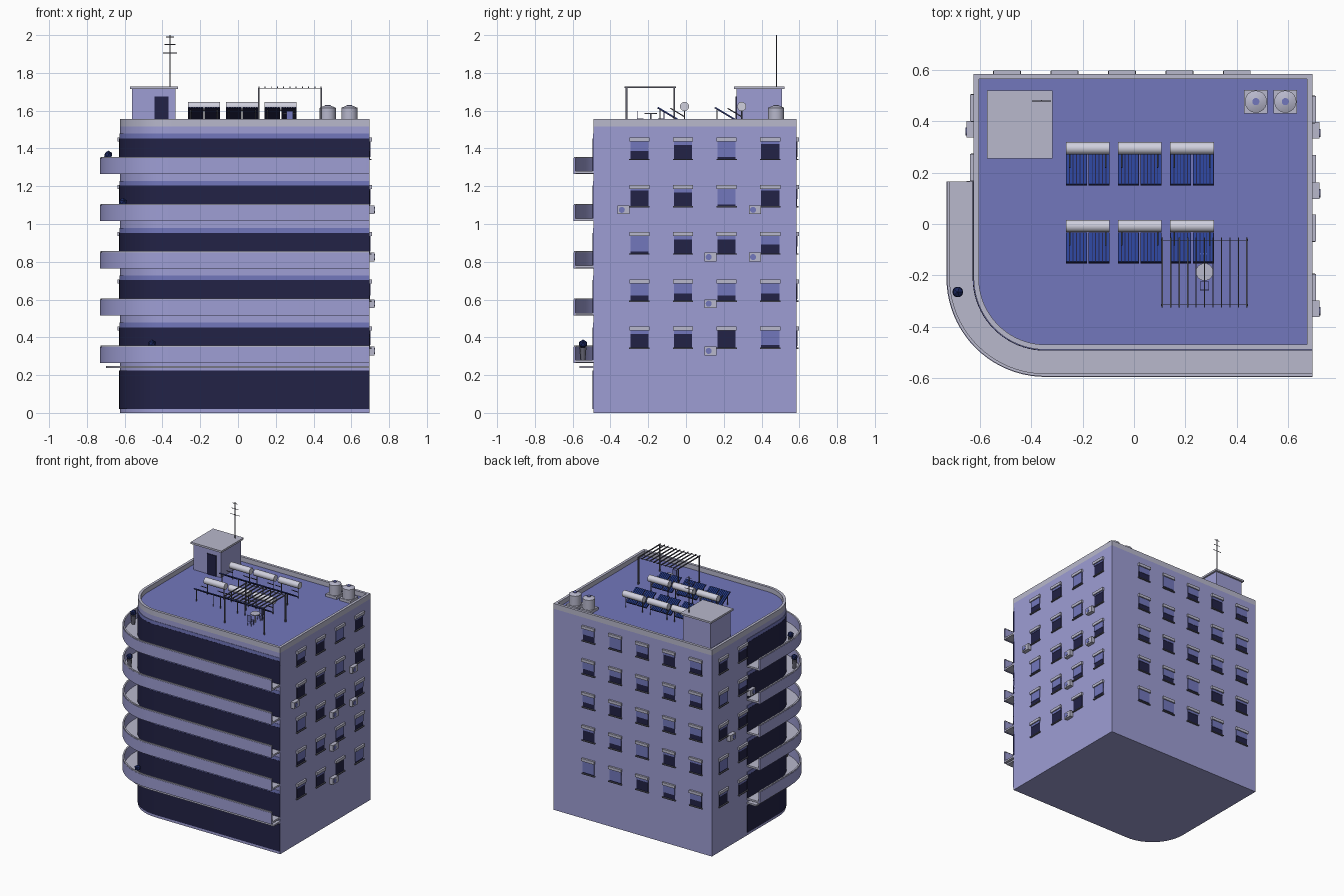
import bpy, bmesh, math, random
from mathutils import Matrix, Vector

if "Cube" in bpy.data.objects:
    bpy.data.objects.remove(bpy.data.objects["Cube"])
random.seed(4)


def material(name, *rgb):
    m = bpy.data.materials.new(name)
    col = [((v / 255 + 0.055) / 1.055) ** 2.4 for v in rgb] + [1]
    m.use_nodes = True
    m.diffuse_color = col
    m.node_tree.nodes["Principled BSDF"].inputs["Base Color"].default_value = col
    return m


WALL = material("lilac wall", 158, 158, 212)
TRIM = material("pale grey", 184, 184, 204)
BLUE = material("shutter blue", 114, 119, 188)
GLASS = material("dark glass", 34, 34, 70)
STEEL = material("dark steel", 98, 98, 112)
TUBE = material("collector blue", 42, 66, 150)
TANK = material("white tank", 208, 208, 222)
LEAF = material("navy foliage", 26, 38, 92)

R, L, F, B = 0.695, -0.625, -0.49, 0.585   # wall planes
RAD, SIDE = 0.28, 0.165                    # corner radius, end of the glazing
ROOF = 1.52
FLOORS = [0.25 * i for i in range(5)]


# ---- helpers ----
def finish(bm, name, mat, smooth=False):
    bmesh.ops.recalc_face_normals(bm, faces=bm.faces)
    me = bpy.data.meshes.new(name)
    bm.to_mesh(me)
    bm.free()
    me.materials.append(mat)
    ob = bpy.data.objects.new(name, me)
    bpy.context.collection.objects.link(ob)
    if smooth:
        bpy.ops.object.select_all(action='DESELECT')
        ob.select_set(True)
        bpy.context.view_layer.objects.active = ob
        bpy.ops.object.shade_smooth_by_angle(angle=math.radians(35))
    return ob


def box(bm, c, s, rot=None):
    m = Matrix.Translation(c) @ (rot or Matrix()) @ Matrix.Diagonal((*s, 1))
    bmesh.ops.create_cube(bm, size=1, matrix=m)


def span(bm, x0, x1, y0, y1, z0, z1):
    box(bm, ((x0 + x1) / 2, (y0 + y1) / 2, (z0 + z1) / 2), (x1 - x0, y1 - y0, z1 - z0))


def rod(bm, a, b, r, r2=None, seg=8):
    a, b = Vector(a), Vector(b)
    m = Matrix.Translation((a + b) / 2) @ (b - a).to_track_quat('Z', 'Y').to_matrix().to_4x4()
    bmesh.ops.create_cone(bm, cap_ends=True, segments=seg, radius1=r,
                          radius2=r if r2 is None else r2, depth=(b - a).length, matrix=m)


def facade(d, xe=R, ye=SIDE):
    """Line along the front, round the corner and up the side, offset by d."""
    cx, cy, r = L + RAD, F + RAD, RAD + d
    arc = [(cx - r * math.sin(t), cy - r * math.cos(t))
           for t in (math.pi / 2 * i / 20 for i in range(21))]
    return [(xe, F - d)] + arc + [(L - d, ye)]


def outline(d):
    return facade(d, R + d, B + d) + [(R + d, B + d)]


def strip(bm, inner, outer, z0, z1, closed=False):
    """Wall of rectangular section between two lines."""
    rings = [[bm.verts.new((*p, z)) for p, z in ((i, z0), (o, z0), (o, z1), (i, z1))]
             for i, o in zip(inner, outer)]
    pairs = list(zip(rings, rings[1:]))
    if closed:
        pairs.append((rings[-1], rings[0]))
    else:
        bm.faces.new(rings[0])
        bm.faces.new(rings[-1])
    for a, b in pairs:
        for k in range(4):
            n = (k + 1) % 4
            bm.faces.new((a[k], b[k], b[n], a[n]))


def prism(bm, pts, z0, z1):
    low = [bm.verts.new((*p, z0)) for p in pts]
    high = [bm.verts.new((*p, z1)) for p in pts]
    bm.faces.new(low)
    bm.faces.new(high)
    for i in range(len(pts)):
        j = (i + 1) % len(pts)
        bm.faces.new((low[i], low[j], high[j], high[i]))


def bands(name, mat, d0, d1, levels):
    bm = bmesh.new()
    for z0, z1 in levels:
        strip(bm, facade(d0), facade(d1), z0, z1)
    finish(bm, name, mat, True)


# ---- building shell ----
bm = bmesh.new()
prism(bm, outline(0), 0, 1.515)
finish(bm, "building_body", WALL, True)
bm = bmesh.new()
prism(bm, outline(-0.015), 1.51, ROOF)
finish(bm, "roof_floor", BLUE)
bm = bmesh.new()
strip(bm, outline(-0.02), outline(0), 1.515, 1.555, True)
finish(bm, "roof_parapet", TRIM, True)

# ---- ribbon glazing and balconies ----
bands("ribbon_windows", GLASS, -0.01, 0.004,
      [(0.02, 0.225)] + [(z + 0.28, z + 0.453) for z in FLOORS])
bands("shutter_bands", BLUE, -0.01, 0.003, [(z + 0.453, z + 0.478) for z in FLOORS])
bands("entrance_canopy", TRIM, -0.01, 0.075, [(0.237, 0.249)])
bands("balcony_floors", TRIM, -0.01, 0.098, [(z + 0.267, z + 0.28) for z in FLOORS])
bands("balcony_walls", WALL, 0.094, 0.106, [(z + 0.265, z + 0.35) for z in FLOORS])
bands("balcony_rails", TRIM, 0.093, 0.104, [(z + 0.35, z + 0.356) for z in FLOORS])

# ---- single windows and air conditioners ----
panes, shutters, heads, sills = (bmesh.new() for _ in range(4))
cases, fans = bmesh.new(), bmesh.new()
WALLS = {"right": lambda u, o: (R + o, u), "left": lambda u, o: (L - o, u),
         "back": lambda u, o: (u, B + o)}


def plate(bm, wall, u, w, z0, z1, depth):
    (xa, ya), (xb, yb) = WALLS[wall](u - w / 2, -0.005), WALLS[wall](u + w / 2, depth)
    span(bm, min(xa, xb), max(xa, xb), min(ya, yb), max(ya, yb), z0, z1)


def window(wall, u, z, drop):
    top, low = z + 0.436, z + 0.345
    plate(panes, wall, u, 0.096, low, top, 0.003)
    if drop:
        plate(shutters, wall, u, 0.096, top - drop * (top - low), top, 0.006)
    plate(heads, wall, u, 0.106, top, z + 0.457, 0.014)
    plate(sills, wall, u, 0.108, z + 0.338, low, 0.011)


def conditioner(wall, u, z):
    plate(cases, wall, u, 0.064, z - 0.023, z + 0.023, 0.028)
    rod(fans, (*WALLS[wall](u - 0.01, 0.027), z), (*WALLS[wall](u - 0.01, 0.031), z), 0.016, seg=16)


DROPS = [(.2, .2, 0, .85), (.7, .6, .7, .6), (.9, .2, .2, .5), (.1, .2, .9, .1), (.55, .2, .9, .15)]
for z, row in zip(FLOORS, DROPS):
    for i, drop in enumerate(row):
        window("right", -0.247 + 0.231 * i, z, drop)
    for i in range(5):
        window("back", -0.495 + 0.224 * i, z, random.choice((0.2, 0.5, 0.6, 0.9)))
    for u in (0.22, 0.452):
        window("left", u, z, random.choice((0.2, 0.5, 0.9)))
for u, z in ((-.33, 1.075), (.365, 1.075), (.13, .825), (.365, .825), (.13, .578), (.13, .328)):
    conditioner("right", u, z)
conditioner("left", 0.37, 0.825)
conditioner("left", 0.135, 1.075)
finish(panes, "window_panes", GLASS)
finish(shutters, "window_shutters", BLUE)
finish(heads, "window_shutter_boxes", TRIM)
finish(sills, "window_sills", STEEL)
finish(cases, "air_conditioners", TRIM)
finish(fans, "air_conditioner_fans", BLUE)

# ---- stair tower with aerial ----
bm = bmesh.new()
span(bm, -0.56, -0.33, 0.268, 0.508, ROOF, 1.715)
finish(bm, "stair_tower", WALL)
bm = bmesh.new()
span(bm, -0.573, -0.317, 0.255, 0.521, 1.715, 1.729)
finish(bm, "stair_tower_roof", TRIM)
bm = bmesh.new()
span(bm, -0.443, -0.367, 0.263, 0.27, ROOF, 1.675)
finish(bm, "stair_tower_door", GLASS)
bm = bmesh.new()
rod(bm, (-0.36, 0.48, 1.72), (-0.36, 0.48, 2.0), 0.003)
for z, half in ((1.99, 0.02), (1.95, 0.028), (1.905, 0.037)):
    rod(bm, (-0.36 - half, 0.48, z), (-0.36 + half, 0.48, z), 0.002)
finish(bm, "aerial", STEEL)

# ---- water tanks ----
bodies, caps, bases = bmesh.new(), bmesh.new(), bmesh.new()
for x in (0.475, 0.59):
    box(bases, (x, 0.477, 1.53), (0.092, 0.092, 0.02))
    rod(bodies, (x, 0.477, 1.54), (x, 0.477, 1.615), 0.043, seg=24)
    rod(bodies, (x, 0.477, 1.615), (x, 0.477, 1.627), 0.043, 0.015, 24)
    rod(caps, (x, 0.477, 1.625), (x, 0.477, 1.631), 0.014, seg=16)
finish(bases, "water_tank_bases", TRIM)
finish(bodies, "water_tanks", TRIM, True)
finish(caps, "water_tank_caps", BLUE, True)

# ---- solar water heaters ----
backs, tubes, drums, legs = (bmesh.new() for _ in range(4))
tilt = Matrix.Rotation(math.radians(-31), 4, 'X')
for yt in (0.295, -0.008):
    for xc in (-0.18, 0.022, 0.226):
        rod(drums, (xc - 0.085, yt, 1.622), (xc + 0.085, yt, 1.622), 0.024, seg=20)
        for s in (-1, 1):
            mid = Vector((xc + s * 0.044, yt - 0.085, 1.58))
            box(backs, mid, (0.082, 0.138, 0.005), tilt)
            for k in range(6):
                off = tilt @ Vector((-0.0335 + 0.0134 * k, 0, 0.004))
                box(tubes, mid + off, (0.010, 0.132, 0.005), tilt)
            x = xc + s * 0.07
            rod(legs, (x, yt, ROOF), (x, yt, 1.605), 0.003)
            rod(legs, (x, yt - 0.075, 1.613), (x, yt, 1.568), 0.003)
            rod(legs, (x, yt - 0.13, ROOF), (x, yt - 0.13, 1.603), 0.003)
finish(backs, "collector_backs", GLASS)
finish(tubes, "collector_tubes", TUBE)
finish(drums, "heater_drums", TANK, True)
finish(legs, "heater_legs", STEEL)

# ---- pergola, table and chairs ----
bm = bmesh.new()
for i in range(11):
    x = 0.11 + 0.033 * i
    span(bm, x - 0.0025, x + 0.0025, -0.325, -0.053, 1.719, 1.727)
for y in (-0.315, -0.063):
    span(bm, 0.11, 0.44, y - 0.0015, y + 0.0015, 1.718, 1.721)
    for x in (0.11, 0.44):
        span(bm, x - 0.004, x + 0.004, y - 0.004, y + 0.004, ROOF, 1.72)
finish(bm, "pergola", STEEL)
bm = bmesh.new()
rod(bm, (0.275, -0.187, 1.582), (0.275, -0.187, 1.588), 0.034, seg=24)
rod(bm, (0.275, -0.187, ROOF), (0.275, -0.187, 1.583), 0.004)
finish(bm, "terrace_table", TRIM)
bm = bmesh.new()
for s in (-1, 1):
    y = -0.187 + s * 0.055
    box(bm, (0.275, y, 1.555), (0.034, 0.034, 0.005))
    box(bm, (0.275, y + s * 0.016, 1.577), (0.034, 0.004, 0.044))
    for a in (-1, 1):
        for b in (-1, 1):
            rod(bm, (0.275 + a * 0.014, y + b * 0.014, ROOF), (0.275 + a * 0.014, y + b * 0.014, 1.555), 0.002)
finish(bm, "terrace_chairs", BLUE)

# ---- balcony plants ----
pots, leaves = bmesh.new(), bmesh.new()
for x, y, z in ((-0.687, -0.265, 1.0), (-0.61, -0.42, 0.75), (-0.455, -0.545, 0.0)):
    rod(pots, (x, y, z + 0.28), (x, y, z + 0.345), 0.012, 0.018, 12)
    bmesh.ops.create_icosphere(leaves, subdivisions=1, radius=0.024,
                               matrix=Matrix.Translation((x, y, z + 0.365)))
finish(pots, "plant_pots", STEEL)
finish(leaves, "plant_foliage", LEAF)
